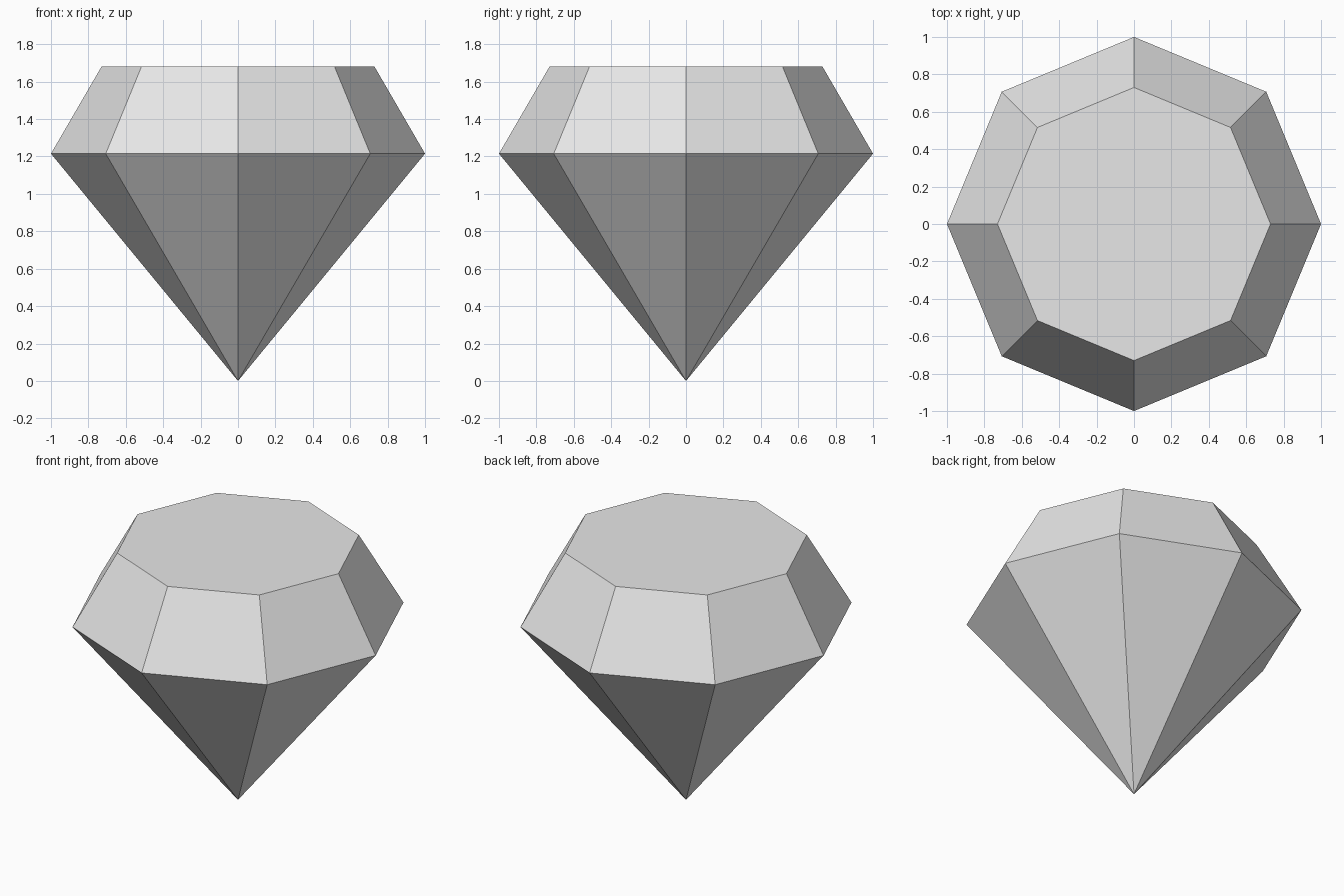
import bpy
import bmesh
from math import cos, sin, tau

SIDES = 8
GIRDLE_RADIUS, GIRDLE_HEIGHT = 1.0, 1.215
TABLE_RADIUS, TABLE_HEIGHT = 0.73, 1.68

default_cube = bpy.data.objects.get("Cube")
if default_cube:
    bpy.data.objects.remove(default_cube, do_unlink=True)

# Single flat grey
grey = bpy.data.materials.new("light grey")
grey.use_nodes = True
colour = (0.8, 0.8, 0.8, 1.0)
grey.diffuse_color = colour
grey.node_tree.nodes["Principled BSDF"].inputs["Base Color"].default_value = colour


def ring(bm, radius, height):
    """Regular ring of vertices with a corner on each axis."""
    return [bm.verts.new((radius * cos(tau * i / SIDES), radius * sin(tau * i / SIDES), height))
            for i in range(SIDES)]


bm = bmesh.new()
tip = bm.verts.new((0, 0, 0))
girdle = ring(bm, GIRDLE_RADIUS, GIRDLE_HEIGHT)
table = ring(bm, TABLE_RADIUS, TABLE_HEIGHT)

# Lower point and sloping crown facets
for i in range(SIDES):
    j = (i + 1) % SIDES
    bm.faces.new((tip, girdle[j], girdle[i]))
    bm.faces.new((girdle[i], girdle[j], table[j], table[i]))

# Flat top
bm.faces.new(table)
bm.normal_update()

mesh = bpy.data.meshes.new("cut_gem")
bm.to_mesh(mesh)
bm.free()
mesh.materials.append(grey)
gem = bpy.data.objects.new("cut_gem", mesh)
bpy.context.collection.objects.link(gem)
